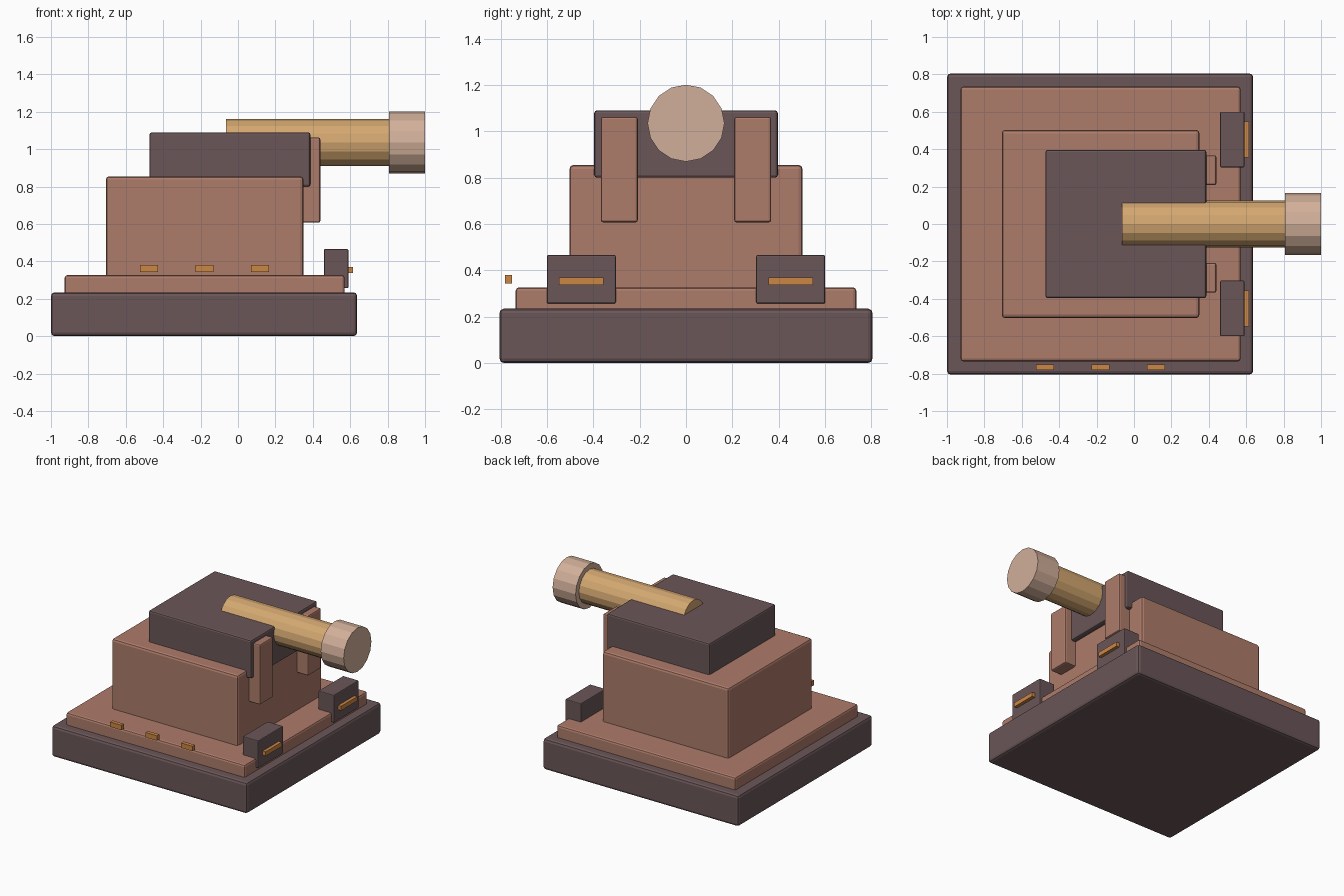
import bpy, math

if "Cube" in bpy.data.objects:
    bpy.data.objects.remove(bpy.data.objects["Cube"])


def material(name, color):
    m = bpy.data.materials.new(name)
    m.diffuse_color = (*color, 1)
    m.use_nodes = True
    m.node_tree.nodes["Principled BSDF"].inputs["Base Color"].default_value = m.diffuse_color
    return m


CLAY = material("clay_brown", (0.42, 0.20, 0.145))
DARK = material("dark_umber", (0.145, 0.093, 0.098))
BRASS = material("barrel_tan", (0.66, 0.39, 0.165))
PALE = material("muzzle_beige", (0.64, 0.43, 0.32))
AMBER = material("lamp_amber", (0.60, 0.24, 0.06))


def box(name, x, y, z, mat, bevel=0.0):
    """Box from (min, max) ranges, with optional rounded edges."""
    bpy.ops.mesh.primitive_cube_add(
        size=1, location=[sum(r) / 2 for r in (x, y, z)])
    ob = bpy.context.object
    ob.name = name
    ob.scale = [r[1] - r[0] for r in (x, y, z)]
    bpy.ops.object.transform_apply(location=False, rotation=False, scale=True)
    ob.data.materials.append(mat)
    if bevel:
        mod = ob.modifiers.new("rounded_edges", 'BEVEL')
        mod.width, mod.segments = bevel, 2
    return ob


def tube(name, x0, x1, radius, mat):
    """Faceted cylinder along x at barrel height."""
    bpy.ops.mesh.primitive_cylinder_add(
        vertices=16, radius=radius, depth=x1 - x0,
        location=((x0 + x1) / 2, 0, 1.035), rotation=(0, math.pi / 2, 0))
    ob = bpy.context.object
    ob.name = name
    ob.data.materials.append(mat)


# Stepped hull
box("base_slab", (-1, 0.637), (-0.805, 0.805), (0, 0.235), DARK, 0.02)
box("deck", (-0.927, 0.57), (-0.735, 0.735), (0.2, 0.327), CLAY, 0.015)
box("main_block", (-0.707, 0.35), (-0.503, 0.503), (0.3, 0.855), CLAY, 0.018)
box("turret_cap", (-0.473, 0.387), (-0.396, 0.396), (0.8, 1.09), DARK, 0.012)

# Barrel and muzzle
tube("barrel", -0.063, 0.85, 0.126, BRASS)
tube("muzzle", 0.808, 1.0, 0.166, PALE)

# Mirrored front parts
for side, s in (("left", 1), ("right", -1)):
    def span(a, b):
        return tuple(sorted((s * a, s * b)))
    box(f"{side}_cheek_plate", (0.31, 0.44), span(0.208, 0.367),
        (0.607, 1.062), CLAY, 0.01)
    box(f"{side}_lamp_housing", (0.46, 0.59), span(0.303, 0.6),
        (0.257, 0.466), DARK, 0.006)
    box(f"{side}_lamp_slit", (0.57, 0.615), span(0.355, 0.547),
        (0.337, 0.37), AMBER)

# Row of marker lights along one side
for i in range(3):
    cx = -0.477 + i * 0.297
    box(f"marker_light_{i + 1}", (cx - 0.048, cx + 0.048), (-0.78, -0.751),
        (0.343, 0.38), AMBER)
